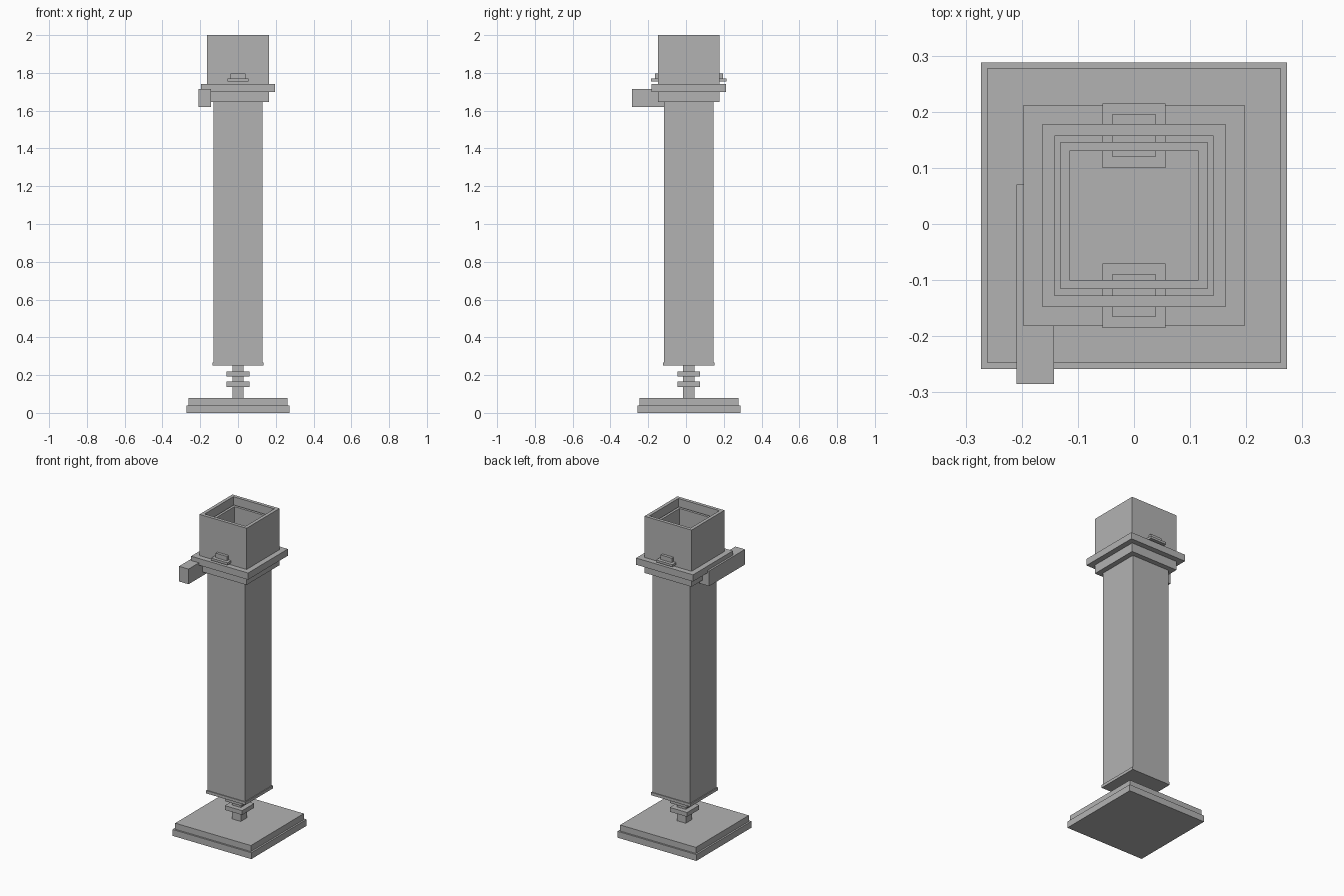
import bpy
import bmesh

if "Cube" in bpy.data.objects:
    bpy.data.objects.remove(bpy.data.objects["Cube"])

CY = 0.015  # depth of the pillar's axis

grey = bpy.data.materials.new("plain grey")
grey.use_nodes = True
grey.diffuse_color = (0.45, 0.45, 0.45, 1)
grey.node_tree.nodes["Principled BSDF"].inputs["Base Color"].default_value = grey.diffuse_color


def finish(name, bm):
    bmesh.ops.recalc_face_normals(bm, faces=bm.faces)
    mesh = bpy.data.meshes.new(name)
    bm.to_mesh(mesh)
    bm.free()
    mesh.materials.append(grey)
    obj = bpy.data.objects.new(name, mesh)
    bpy.context.collection.objects.link(obj)
    return obj


def box(name, x0, x1, y0, y1, z0, z1):
    bm = bmesh.new()
    bmesh.ops.create_cube(bm, size=1)
    for v in bm.verts:
        v.co.x = x1 if v.co.x > 0 else x0
        v.co.y = y1 if v.co.y > 0 else y0
        v.co.z = z1 if v.co.z > 0 else z0
    return finish(name, bm)


def slab(name, half, z0, z1):
    return box(name, -half, half, CY - half, CY + half, z0, z1)


def square_tube(name, outer, inner, z0, z1):
    """Square ring swept from a closed rectangular section."""
    bm = bmesh.new()
    section = [(outer, z0), (outer, z1), (inner, z1), (inner, z0)]
    rings = []
    for sx, sy in [(1, 1), (-1, 1), (-1, -1), (1, -1)]:
        rings.append([bm.verts.new((sx * r, CY + sy * r, z)) for r, z in section])
    for i in range(4):
        a, b = rings[i], rings[(i + 1) % 4]
        for j in range(4):
            k = (j + 1) % 4
            bm.faces.new((a[j], a[k], b[k], b[j]))
    return finish(name, bm)


# Stepped foot
slab("base_lower", 0.273, 0, 0.04)
slab("base_upper", 0.262, 0.04, 0.078)

# Stem with two square rings
slab("stem", 0.03, 0.078, 0.25)
slab("stem_ring_lower", 0.06, 0.138, 0.165)
slab("stem_ring_upper", 0.06, 0.193, 0.22)

# Hollow shaft closed by a floor plate
slab("shaft_floor", 0.136, 0.25, 0.268)
square_tube("shaft", 0.131, 0.115, 0.268, 1.955)

# Open head box around the shaft, with its collar
square_tube("head_box", 0.163, 0.142, 1.645, 2.0)
square_tube("head_floor", 0.142, 0.131, 1.645, 1.70)
square_tube("collar", 0.197, 0.163, 1.70, 1.742)

# Clips through the front and back walls
for side, sign in (("front", -1), ("back", 1)):
    for part, half, near, far, z0, z1 in (("plate", 0.056, 0.085, 0.2, 1.755, 1.769),
                                          ("block", 0.039, 0.105, 0.18, 1.769, 1.797)):
        y0, y1 = sorted((CY + sign * near, CY + sign * far))
        box(f"{side}_clip_{part}", -half, half, y0, y1, z0, z1)

# Side arm
box("side_arm", -0.209, -0.143, -0.285, 0.07, 1.62, 1.715)
